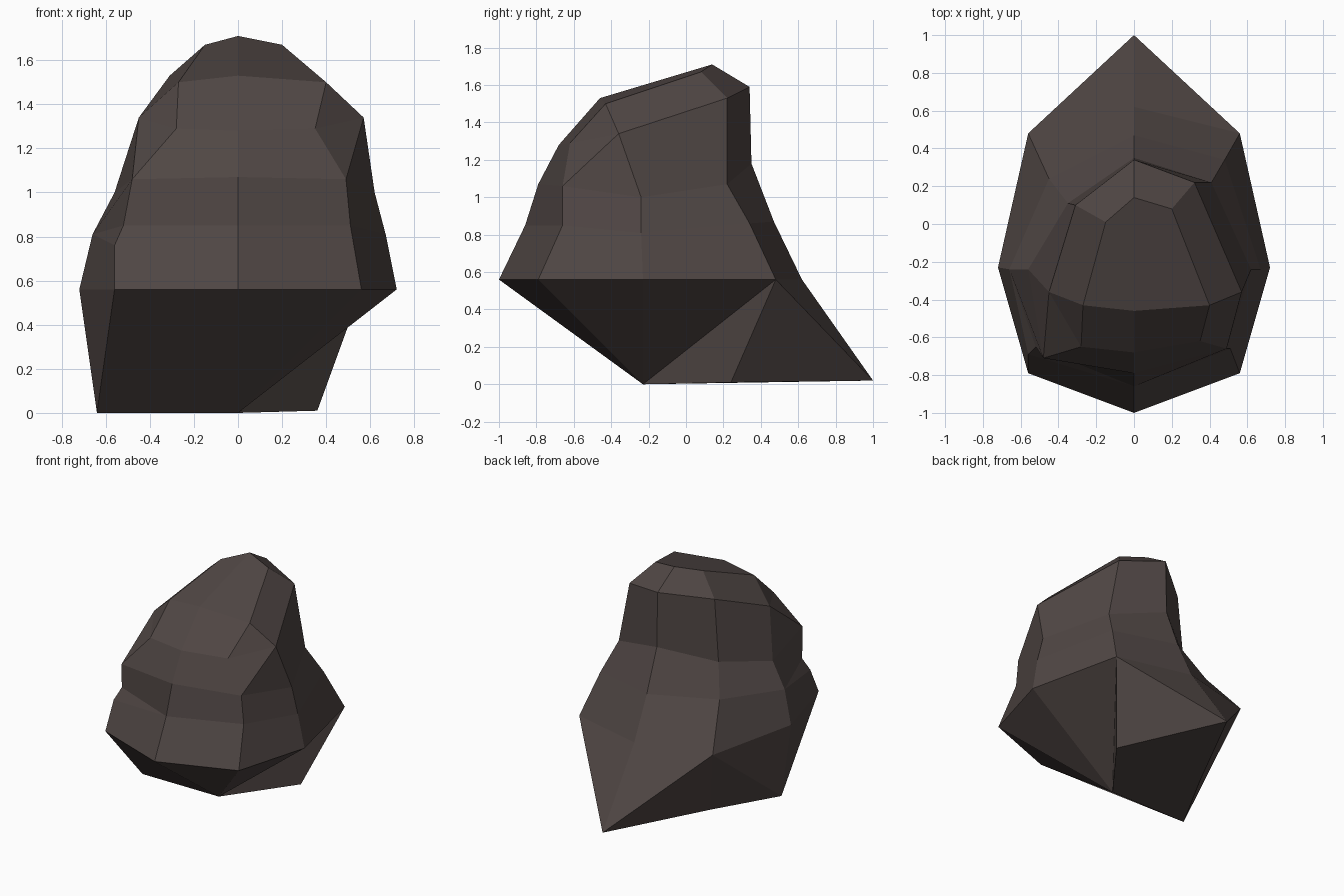
import bpy
import bmesh
from mathutils import Vector

default_cube = bpy.data.objects.get("Cube")
if default_cube:
    bpy.data.objects.remove(default_cube, do_unlink=True)

# Rock colour
stone = bpy.data.materials.new("dark_brown_stone")
stone.use_nodes = True
stone_colour = (0.08, 0.062, 0.058, 1)
stone.diffuse_color = stone_colour
shader = stone.node_tree.nodes["Principled BSDF"]
shader.inputs["Base Color"].default_value = stone_colour
shader.inputs["Roughness"].default_value = 0.9

# Upright ridges of the rock, each listed from the widest level to the crown
front = [(0, -1, .56), (0, -.86, .85), (0, -.79, 1.07), (0, -.68, 1.28), (0, -.46, 1.53)]
left_front = [(.56, -.79, .56), (.51, -.66, .85), (.49, -.66, 1.06), (.35, -.62, 1.29), (.4, -.43, 1.5)]
left = [(.72, -.23, .56), (.67, -.24, .81), (.62, -.24, 1), (.57, -.36, 1.34), (.4, -.43, 1.5)]
left_back = [(.56, .48, .56), (.48, .34, .86), (.41, .22, 1.07), (.32, .22, 1.53), (.2, .08, 1.67)]
back = [(0, .62, .56), (0, .47, .87), (0, .35, 1.18), (0, .34, 1.59), (0, .14, 1.71)]


def mirrored(ridge, inward, shift_y):
    """Mirror a ridge to the other side, pulling its upper levels out of symmetry."""
    return [(dx - x, y + dy, z) for (x, y, z), dx, dy in zip(ridge, inward, shift_y)]


def crease(start, end):
    """Fold the face shared by two corners along the line between them."""
    shared = set(start.link_faces) & set(end.link_faces)
    bmesh.utils.face_split(shared.pop(), start, end)


right_front = mirrored(left_front, (0, -.01, .01, .07, .13), (0, .01, -.05, -.03, 0))
right = mirrored(left, (0, .01, .06, .12, .13), (0, 0, 0, 0, 0))
right_back = mirrored(left_back, (0, .03, .06, .01, .05), (0, -.1, -.11, -.12, -.07))

ridges = [front, left_front, left, left_back, back, right_back, right, right_front]

bm = bmesh.new()
columns = [[bm.verts.new(point) for point in ridge] for ridge in ridges]
f_col, lf_col, l_col, lb_col, b_col, rb_col, r_col, rf_col = columns

# Sides: bridge each ridge to its neighbour
for i, column in enumerate(columns):
    neighbour = columns[(i + 1) % len(columns)]
    for low in range(len(column) - 1):
        bm.faces.new((column[low], neighbour[low], neighbour[low + 1], column[low + 1]))

# Shoulders: folded from the front corners up to the side peaks
crease(lf_col[2], l_col[3])
crease(rf_col[2], r_col[3])

# Crown: two facets meeting along the middle
f, lf, l, lb, b, rb, r, rf = [column[-1] for column in columns]
bm.faces.new((f, lf, l, lb, b))
bm.faces.new((f, b, rb, r, rf))

# Underside: tapers to a few ground points and a low tail at the back
f, lf, l, lb, b, rb, r, rf = [column[0] for column in columns]
keel = bm.verts.new(Vector((0, -.23, 0)))
heel = bm.verts.new(Vector((-.64, -.23, 0)))
left_foot = bm.verts.new(Vector((.36, .24, .01)))
right_foot = bm.verts.new(Vector((-.38, .25, .01)))
tail = bm.verts.new(Vector((0, 1, .02)))
underside = [
    (f, lf, keel), (lf, l, keel), (f, keel, heel, rf), (rf, heel, r),
    (r, heel, right_foot, rb), (rb, right_foot, tail), (rb, tail, b),
    (b, tail, lb), (lb, tail, left_foot), (l, lb, left_foot, keel),
    (keel, left_foot, tail, right_foot), (keel, right_foot, heel),
]
for corners in underside:
    bm.faces.new(corners)
crease(lb, keel)
crease(rb, heel)

# Small lip low on the right front ridge
lip_edge = bm.edges.get((rf, rf_col[1]))
lip = bmesh.utils.edge_split(lip_edge, rf, 0.5)[1]
lip.co = (-.56, -.69, .76)
crease(lip, f_col[1])
crease(lip, r_col[1])

# Weld the shared crown corners and face everything outward
bmesh.ops.remove_doubles(bm, verts=bm.verts[:], dist=0.001)
bmesh.ops.recalc_face_normals(bm, faces=bm.faces[:])

mesh = bpy.data.meshes.new("rock")
bm.to_mesh(mesh)
bm.free()
mesh.materials.append(stone)
rock = bpy.data.objects.new("rock", mesh)
bpy.context.collection.objects.link(rock)
